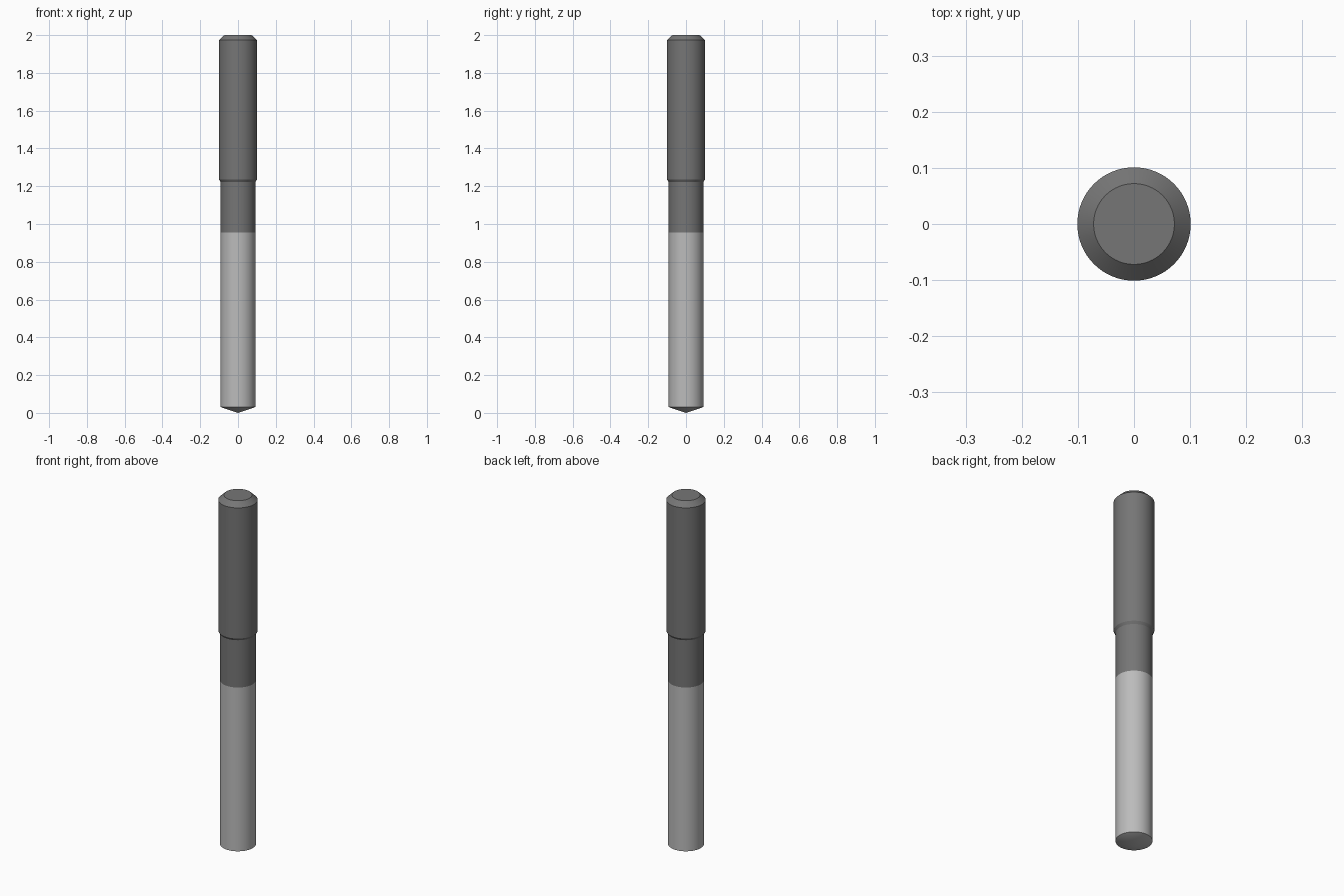
import bpy, bmesh, math

if "Cube" in bpy.data.objects:
    bpy.data.objects.remove(bpy.data.objects["Cube"])

SIDES = 64


def material(name, value):
    mat = bpy.data.materials.new(name)
    mat.diffuse_color = (value, value, value, 1)
    mat.use_nodes = True
    mat.node_tree.nodes["Principled BSDF"].inputs["Base Color"].default_value = mat.diffuse_color
    return mat


def turned(name, profile, mat):
    """Closed solid of revolution about z from (radius, z) points, bottom to top."""
    bm = bmesh.new()
    rings = []
    for r, z in profile:
        if r == 0:
            rings.append([bm.verts.new((0, 0, z))] * SIDES)
        else:
            rings.append([bm.verts.new((r * math.cos(math.tau * i / SIDES),
                                        r * math.sin(math.tau * i / SIDES), z))
                          for i in range(SIDES)])
    for low, high in zip(rings, rings[1:]):
        for i in range(SIDES):
            j = (i + 1) % SIDES
            bm.faces.new(dict.fromkeys((low[i], low[j], high[j], high[i])))
    if profile[0][0] > 0:
        bm.faces.new(reversed(rings[0]))
    if profile[-1][0] > 0:
        bm.faces.new(rings[-1])
    bmesh.ops.recalc_face_normals(bm, faces=bm.faces)
    mesh = bpy.data.meshes.new(name)
    bm.to_mesh(mesh)
    bm.free()
    mesh.materials.append(mat)
    obj = bpy.data.objects.new(name, mesh)
    bpy.context.collection.objects.link(obj)
    bpy.ops.object.select_all(action='DESELECT')
    obj.select_set(True)
    bpy.context.view_layer.objects.active = obj
    bpy.ops.object.shade_smooth_by_angle(angle=math.radians(15))
    return obj


# Cutting length with conical drill point
turned("cutting_body", [(0, 0), (0.092, 0.031), (0.092, 0.955)],
       material("light_steel", 0.5))

# Neck, stepped shoulder and shank with chamfered top
turned("shank", [(0.092, 0.955), (0.092, 1.222), (0.101, 1.236),
                 (0.101, 1.973), (0.072, 2.0)],
       material("dark_steel", 0.18))
